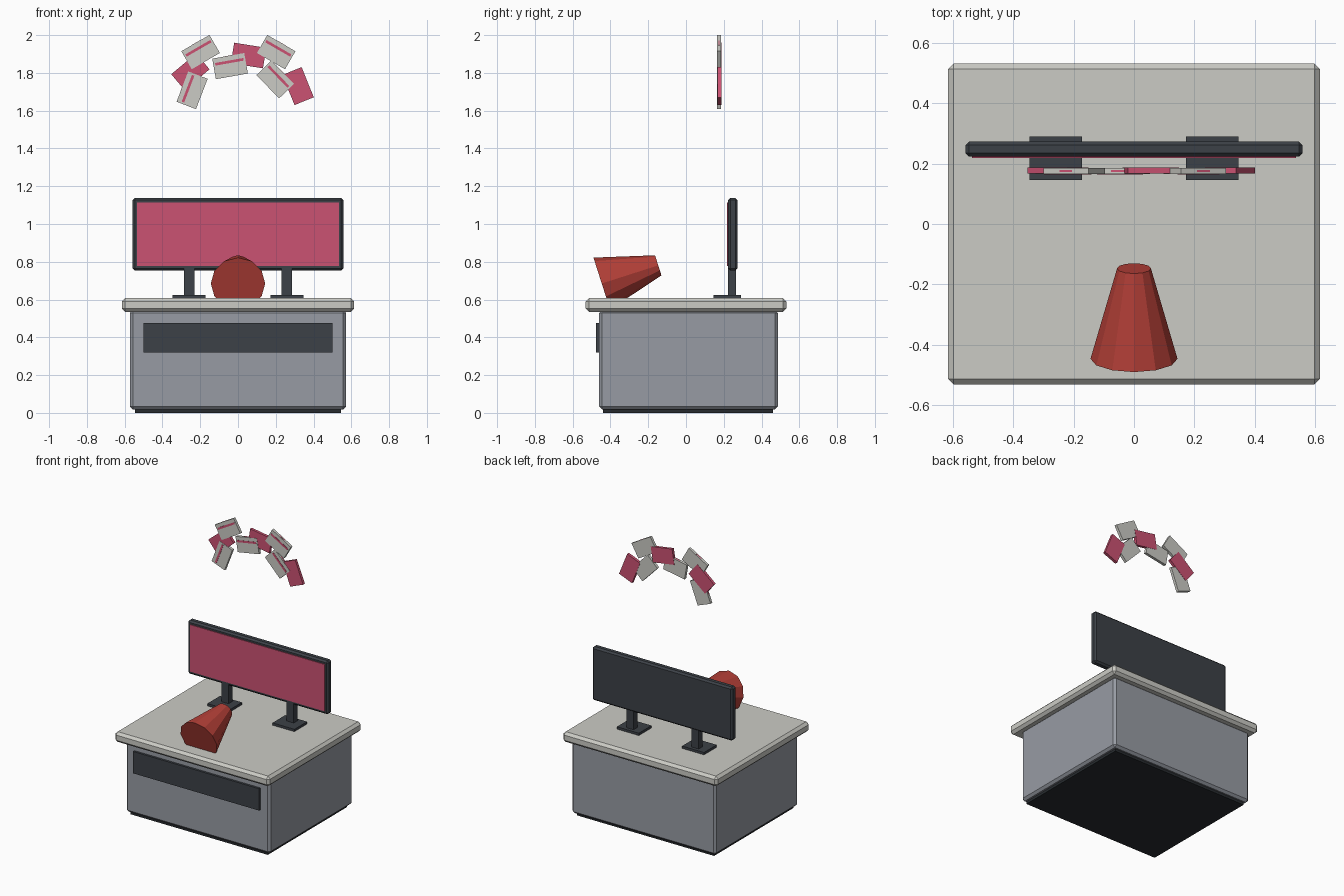
import bpy, bmesh, math
from mathutils import Matrix, Vector

if "Cube" in bpy.data.objects:
    bpy.data.objects.remove(bpy.data.objects["Cube"])


def mat(name, rgb):
    m = bpy.data.materials.new(name)
    m.diffuse_color = (*rgb, 1)
    m.use_nodes = True
    m.node_tree.nodes["Principled BSDF"].inputs["Base Color"].default_value = m.diffuse_color
    return m


STONE = mat("pale_stone", (0.60, 0.60, 0.56))
GREY = mat("cabinet_grey", (0.31, 0.33, 0.37))
DARK = mat("dark_slate", (0.045, 0.053, 0.063))
BLACK = mat("plinth_black", (0.02, 0.024, 0.028))
PINK = mat("screen_pink", (0.60, 0.085, 0.17))
RED = mat("cone_red", (0.47, 0.052, 0.04))


def finish(bm, name, material, matrix=None):
    me = bpy.data.meshes.new(name)
    bm.to_mesh(me)
    bm.free()
    me.materials.append(material)
    ob = bpy.data.objects.new(name, me)
    bpy.context.collection.objects.link(ob)
    if matrix is not None:
        ob.matrix_world = matrix
    return ob


def box(name, material, x, y, z, bevel=0.0, matrix=None):
    """Box from (min, max) ranges, with an optional one-step chamfer."""
    bm = bmesh.new()
    bmesh.ops.create_cube(bm, size=1)
    for v in bm.verts:
        v.co = Vector([(a + b) / 2 + c * (b - a) for c, (a, b) in zip(v.co, (x, y, z))])
    if bevel:
        bmesh.ops.bevel(bm, geom=bm.edges[:], offset=bevel, segments=1,
                        affect='EDGES', profile=0.5)
    return finish(bm, name, material, matrix)


# counter
box("plinth", BLACK, (-0.545, 0.545), (-0.44, 0.46), (0, 0.03))
box("cabinet", GREY, (-0.573, 0.573), (-0.46, 0.486), (0.018, 0.545), 0.016)
box("counter_top", STONE, (-0.615, 0.615), (-0.531, 0.531), (0.535, 0.608), 0.018)
box("front_panel", DARK, (-0.5, 0.5), (-0.476, -0.455), (0.32, 0.477))

# wide screen on two stands
box("screen_frame", DARK, (-0.558, 0.558), (0.223, 0.273), (0.753, 1.138), 0.012)
box("screen_face", PINK, (-0.536, 0.536), (0.218, 0.226), (0.777, 1.114))
for side, s in (("left", -1), ("right", 1)):
    cx = s * 0.259
    box(side + "_stand_foot", DARK, (cx - 0.087, cx + 0.087), (0.146, 0.29), (0.605, 0.625))
    box(side + "_stand_post", DARK, (cx - 0.028, cx + 0.028), (0.223, 0.266), (0.615, 0.77))

# twelve-sided cone lying on the counter, narrow end raised to the screen
a, b = Vector((0, -0.446, 0.685)), Vector((0, -0.147, 0.781))
axis = (b - a).normalized()
right = Vector((1, 0, 0))
up = right.cross(axis)
bm = bmesh.new()
rings = []
for centre, radius in ((a, 0.144), (b, 0.056)):
    rings.append([bm.verts.new(centre + radius * (math.cos(t) * right + math.sin(t) * up))
                  for t in (i * math.tau / 12 for i in range(12))])
for i in range(12):
    j = (i + 1) % 12
    bm.faces.new((rings[0][i], rings[0][j], rings[1][j], rings[1][i]))
bm.faces.new(rings[0])
bm.faces.new(rings[1])
bmesh.ops.recalc_face_normals(bm, faces=bm.faces[:])
finish(bm, "tilted_cone", RED)

# arch of floating cards: x, z, roll in degrees, striped or plain pink
cards = [(-0.252, 1.806, 40, False), (-0.243, 1.708, 69, True),
         (-0.198, 1.910, 30, True), (-0.042, 1.836, 10, True),
         (0.056, 1.892, -9, False), (0.202, 1.910, -30, True),
         (0.197, 1.765, -46, True), (0.318, 1.730, -68, False)]
for i, (x, z, deg, striped) in enumerate(cards, 1):
    m = (Matrix.Translation((x, 0.175 if striped else 0.177, z))
         @ Matrix.Rotation(math.radians(-deg), 4, 'Y'))
    name = "card_%d" % i
    box(name, STONE if striped else PINK, (-0.086, 0.086), (-0.01, 0.01),
        (-0.055, 0.055), 0, m)
    if striped:
        box(name + "_stripe", PINK, (-0.076, 0.076), (-0.012, -0.009), (0.016, 0.030), 0, m)
        box(name + "_edge_mark", PINK, (-0.024, 0.024), (-0.003, 0.003), (0.05, 0.056), 0, m)
